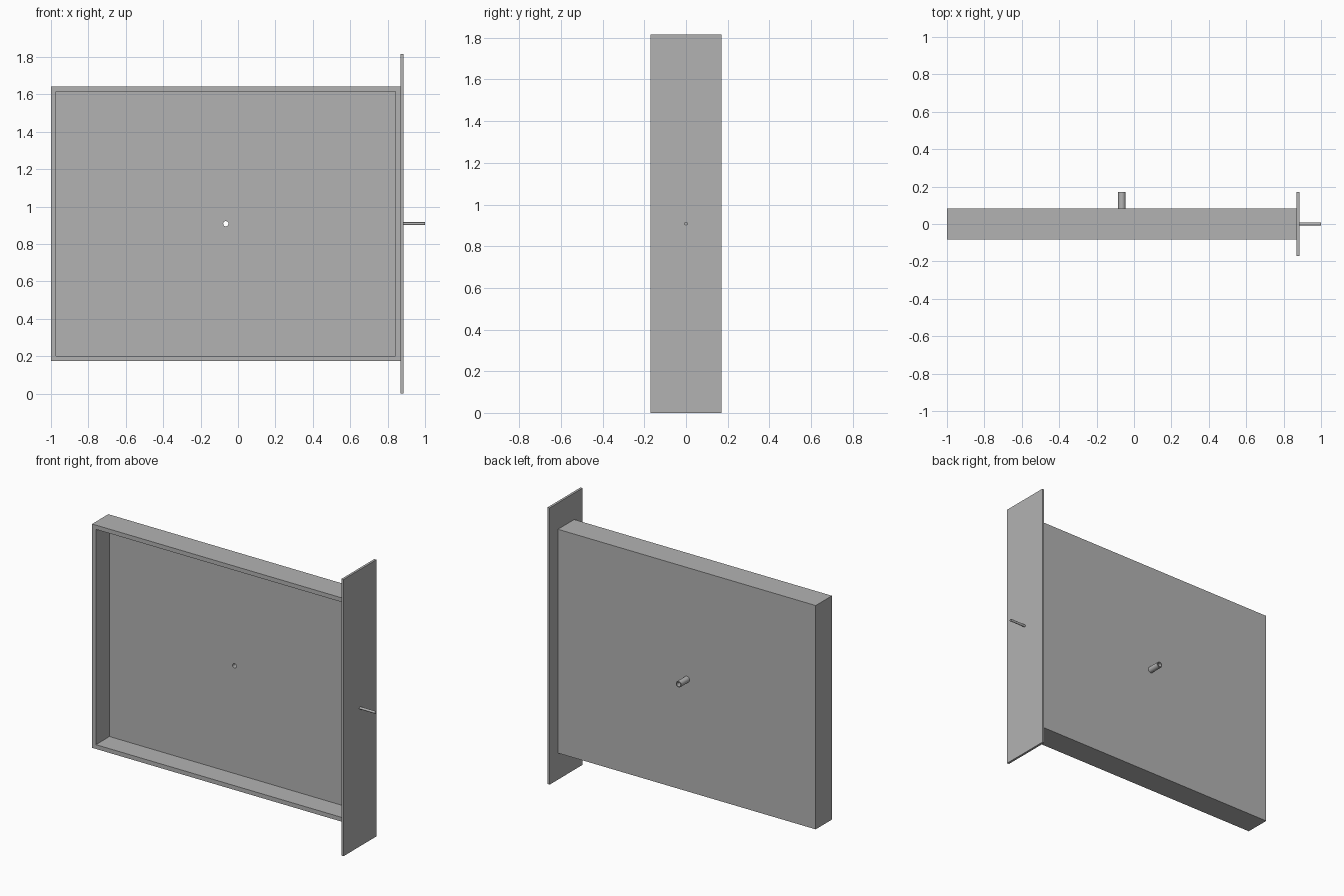
import bpy
import math

if "Cube" in bpy.data.objects:
    bpy.data.objects.remove(bpy.data.objects["Cube"], do_unlink=True)

grey = bpy.data.materials.new("plain grey")
grey.use_nodes = True
colour = (0.45, 0.45, 0.45, 1)
grey.diffuse_color = colour
grey.node_tree.nodes["Principled BSDF"].inputs["Base Color"].default_value = colour


def box(name, low, high):
    centre = [(a + b) / 2 for a, b in zip(low, high)]
    bpy.ops.mesh.primitive_cube_add(size=1, location=centre)
    ob = bpy.context.object
    ob.name = name
    ob.scale = [b - a for a, b in zip(low, high)]
    bpy.ops.object.transform_apply(location=False, rotation=False, scale=True)
    ob.data.materials.append(grey)
    return ob


def cylinder(name, radius, length, centre, rotation):
    bpy.ops.mesh.primitive_cylinder_add(vertices=32, radius=radius, depth=length,
                                        location=centre, rotation=rotation)
    ob = bpy.context.object
    ob.name = name
    ob.data.materials.append(grey)
    return ob


def cut(ob, cutter):
    bpy.context.view_layer.objects.active = ob
    mod = ob.modifiers.new("cut", 'BOOLEAN')
    mod.operation = 'DIFFERENCE'
    mod.solver = 'EXACT'
    mod.object = cutter
    bpy.ops.object.modifier_apply(modifier=mod.name)


def smooth(ob):
    bpy.ops.object.select_all(action='DESELECT')
    ob.select_set(True)
    bpy.context.view_layer.objects.active = ob
    bpy.ops.object.shade_smooth_by_angle(angle=math.radians(30))


mid_x, mid_z = -0.065, 0.908
wall, depth = 0.028, 0.084
left, right, bottom, top = -1, 0.87, 0.174, 1.642
along_y, along_x = (math.pi / 2, 0, 0), (0, math.pi / 2, 0)

# Shallow tray, open to the front
tray = box("tray", (left, -depth, bottom), (right, depth, top))
hollow = box("tray_hollow", (left + wall, -0.3, bottom + wall),
             (right - wall, depth - wall, top - wall))
cut(tray, hollow)

# Hollow spigot on the back, bored through the tray floor
spigot = cylinder("spigot", 0.02, 0.17 - depth, (mid_x, (0.17 + depth) / 2, mid_z), along_y)
bore = cylinder("spigot_bore", 0.014, 0.6, (mid_x, 0.1, mid_z), along_y)
for part in (tray, spigot):
    cut(part, bore)
for helper in (hollow, bore):
    bpy.data.objects.remove(helper, do_unlink=True)

# End plate and its rod
box("end_plate", (right, -0.17, 0), (right + 0.015, 0.17, 1.815))
rod = cylinder("rod", 0.008, 0.115, (0.9425, 0, mid_z), along_x)

for part in (tray, spigot, rod):
    smooth(part)
